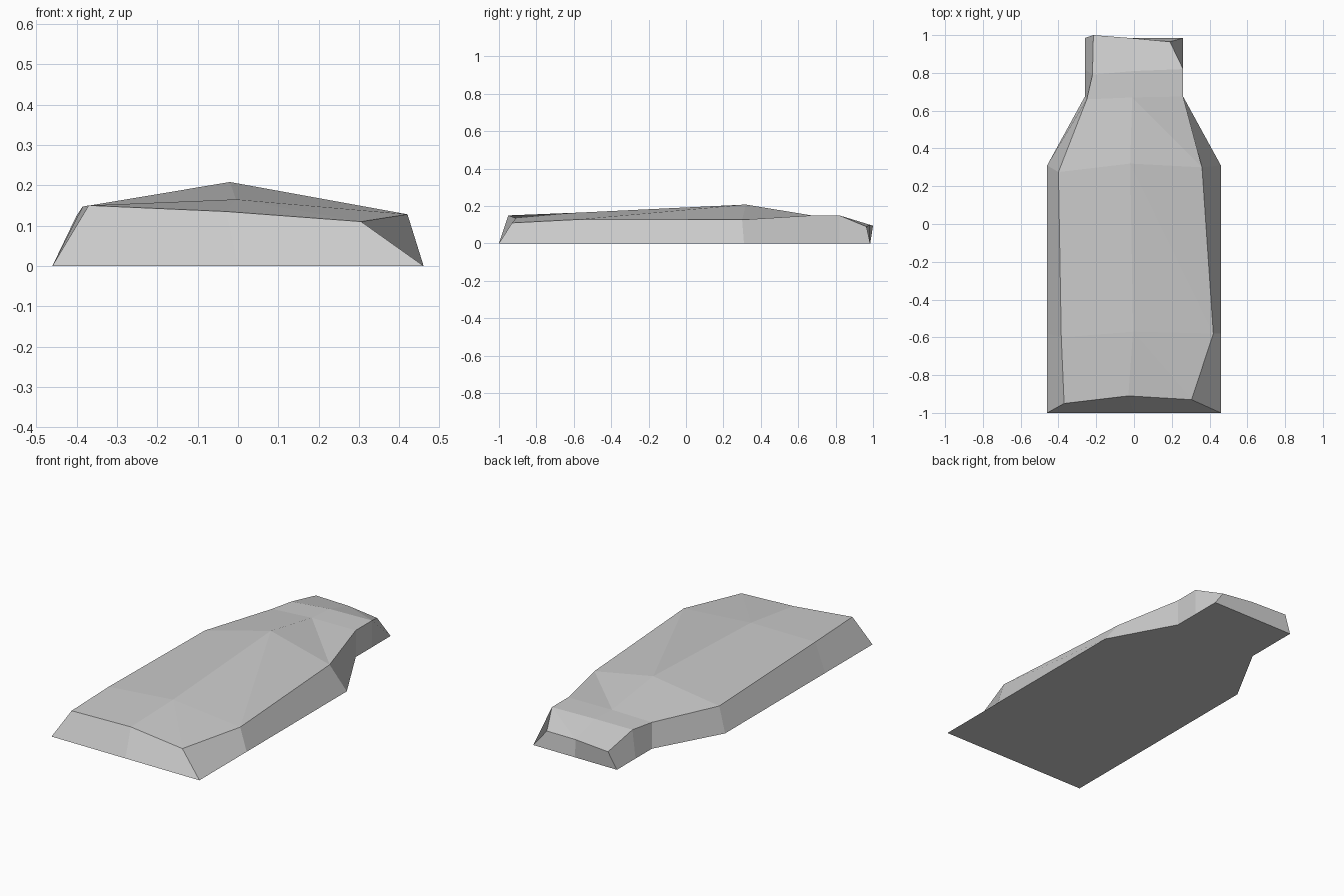
import bpy
import bmesh

cube = bpy.data.objects.get("Cube")
if cube:
    bpy.data.objects.remove(cube, do_unlink=True)

# One plain grey stone-like colour
grey = bpy.data.materials.new("plain_grey")
grey.use_nodes = True
colour = (0.6, 0.6, 0.6, 1)
grey.diffuse_color = colour
grey.node_tree.nodes["Principled BSDF"].inputs["Base Color"].default_value = colour

# Cross-sections, front to back:
# (base half width, base y, upper right rim, crown, upper left rim)
sections = [
    (0.46, -1.0, (-0.37, -0.95, 0.15), (-0.03, -0.91, 0.135), (0.305, -0.93, 0.11)),
    (0.46, -0.58, (-0.385, -0.6, 0.147), (-0.005, -0.57, 0.165), (0.42, -0.58, 0.128)),
    (0.46, 0.31, (-0.40, 0.275, 0.125), (-0.02, 0.32, 0.208), (0.36, 0.30, 0.127)),
    (0.26, 0.675, (-0.25, 0.66, 0.14), (-0.01, 0.67, 0.15), (0.26, 0.675, 0.15)),
    (0.26, 0.82, (-0.22, 0.79, 0.14), (0.0, 0.81, 0.15), (0.26, 0.82, 0.15)),
    (0.26, 0.985, (-0.215, 1.0, 0.095), (0.0, 0.983, 0.10), (0.19, 0.965, 0.09)),
]

bm = bmesh.new()
rings = []
for half, y, right, crown, left in sections:
    points = [(-half, y, 0), right, crown, left, (half, y, 0), (0, y, 0)]
    rings.append([bm.verts.new(p) for p in points])

# Skin between neighbouring cross-sections
for a, b in zip(rings, rings[1:]):
    for i in range(6):
        j = (i + 1) % 6
        if i == 2:  # bent strip of the crown, split toward its ridge
            bm.faces.new((a[i], a[j], b[i]))
            bm.faces.new((a[j], b[j], b[i]))
        else:
            bm.faces.new((a[i], a[j], b[j], b[i]))

# Sloped end faces, each in two halves
for ring in (rings[0], rings[-1]):
    bm.faces.new((ring[0], ring[1], ring[2], ring[5]))
    bm.faces.new((ring[5], ring[2], ring[3], ring[4]))

bmesh.ops.recalc_face_normals(bm, faces=bm.faces)
mesh = bpy.data.meshes.new("faceted_slab")
bm.to_mesh(mesh)
bm.free()
mesh.materials.append(grey)
slab = bpy.data.objects.new("faceted_slab", mesh)
bpy.context.collection.objects.link(slab)
